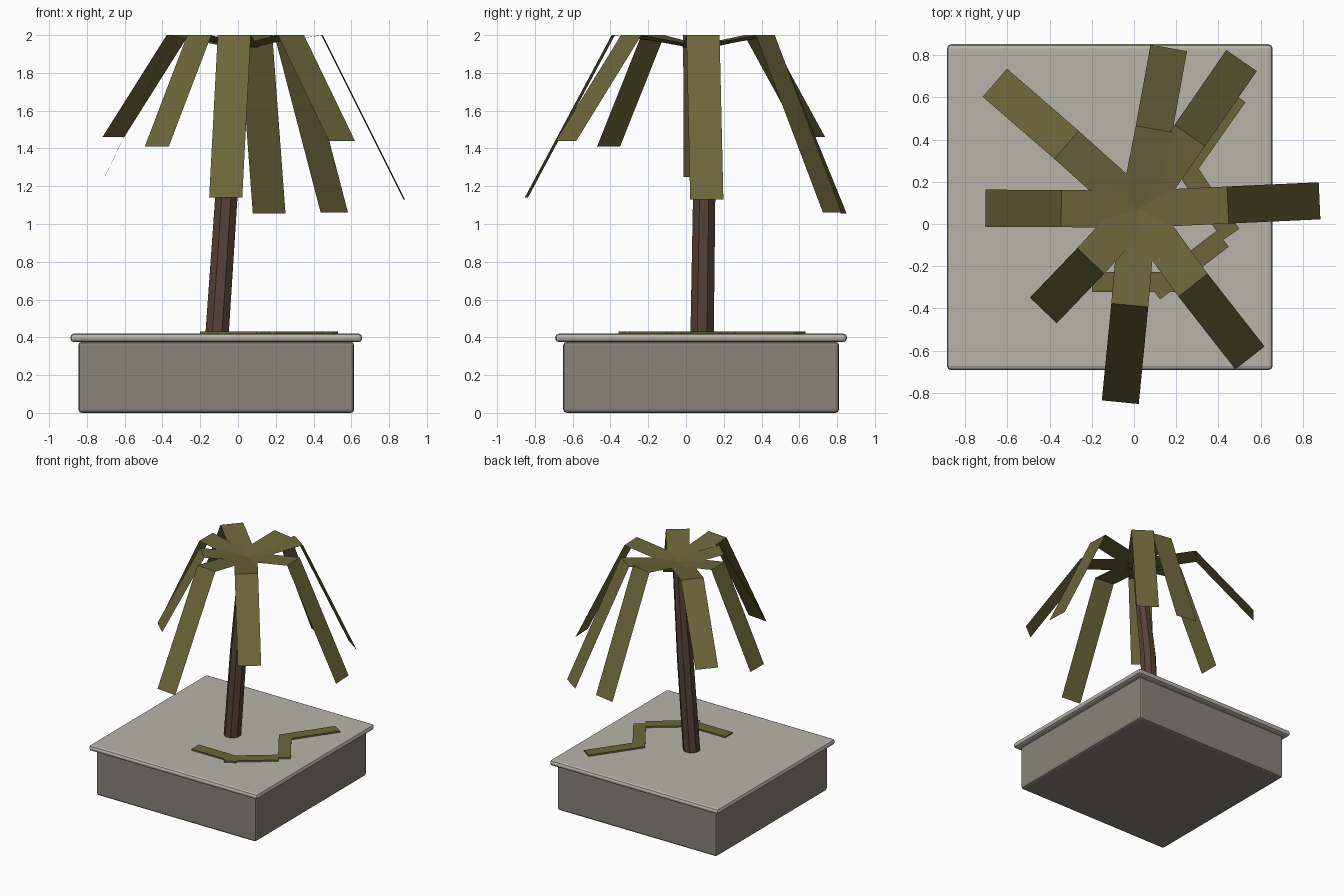
import bpy, bmesh, math
from mathutils import Vector

if "Cube" in bpy.data.objects:
    bpy.data.objects.remove(bpy.data.objects["Cube"])


def material(name, r, g, b):
    m = bpy.data.materials.new(name)
    lin = [((c / 255 + 0.055) / 1.055) ** 2.4 for c in (r, g, b)]
    m.diffuse_color = (*lin, 1)
    m.use_nodes = True
    m.node_tree.nodes["Principled BSDF"].inputs["Base Color"].default_value = m.diffuse_color
    return m


pale_stone = material("pale_stone", 184, 180, 170)
grey_stone = material("grey_stone", 136, 130, 120)
dry_leaf = material("dry_leaf", 108, 101, 58)
bark = material("bark", 86, 66, 53)
earth = material("earth", 60, 46, 37)


def finish(bm, name, mat):
    me = bpy.data.meshes.new(name)
    bm.to_mesh(me)
    bm.free()
    me.materials.append(mat)
    ob = bpy.data.objects.new(name, me)
    bpy.context.collection.objects.link(ob)
    return ob


def box(name, mat, centre, size, bevel=0, segments=2, angle=0):
    bm = bmesh.new()
    bmesh.ops.create_cube(bm, size=1)
    for v in bm.verts:
        v.co = Vector((v.co.x * size[0], v.co.y * size[1], v.co.z * size[2]))
    if bevel:
        bmesh.ops.bevel(bm, geom=bm.edges[:], offset=bevel, segments=segments,
                        profile=0.5, affect='EDGES')
    ob = finish(bm, name, mat)
    ob.location = centre
    ob.rotation_euler.z = angle
    return ob


# Square planter: body, overhanging rim and soil flush with the rim
CX, CY = -0.115, 0.08
box("planter_body", grey_stone, (CX, CY, 0.188), (1.46, 1.46, 0.376), 0.018)
box("planter_rim", pale_stone, (CX, CY, 0.397), (1.545, 1.545, 0.046), 0.02)
box("soil", earth, (CX, CY, 0.409), (1.25, 1.25, 0.02))

# Leaning eight-sided trunk
rings = [(-0.112, 0.085, 0.40, 0.067), (-0.062, 0.096, 1.14, 0.064),
         (0.018, 0.07, 1.935, 0.048)]
bm = bmesh.new()
loops = []
for x, y, z, r in rings:
    loops.append([bm.verts.new((x + r * math.cos(math.tau * (i + 0.5) / 8),
                                y + r * math.sin(math.tau * (i + 0.5) / 8), z))
                  for i in range(8)])
for a, b in zip(loops, loops[1:]):
    for i in range(8):
        j = (i + 1) % 8
        bm.faces.new((a[i], a[j], b[j], b[i]))
bm.faces.new(loops[0][::-1])
bm.faces.new(loops[-1])
finish(bm, "trunk", bark)

# Drooping fronds: thin folded strips from the crown (fold xy, tip xyz)
CROWN = Vector((0.02, 0.07, 1.935))
fronds = [
    ((0.445, 0.09), (0.88, 0.11, 1.13)),
    ((0.265, 0.42), (0.51, 0.775, 1.06)),
    ((0.095, 0.45), (0.165, 0.835, 1.055)),
    ((-0.32, 0.375), (-0.66, 0.67, 1.46)),
    ((-0.345, 0.073), (-0.705, 0.075, 1.25)),
    ((-0.205, -0.175), (-0.43, -0.41, 1.41)),
    ((-0.02, -0.385), (-0.065, -0.845, 1.14)),
    ((0.28, -0.29), (0.55, -0.635, 1.44)),
]
for n, (fold, tip) in enumerate(fronds, 1):
    fold, tip = Vector((*fold, 2.0)), Vector(tip)
    d = tip - fold
    side = Vector((-d.y, d.x, 0)).normalized() * 0.088
    bm = bmesh.new()
    pairs = [(bm.verts.new(p - side), bm.verts.new(p + side))
             for p in (CROWN, fold, tip)]
    for (a, b), (c, e) in zip(pairs, pairs[1:]):
        bm.faces.new((a, c, e, b))
    finish(bm, f"frond_{n}", dry_leaf)

# Zigzag fallen vine lying on the planter top
vine = [((-0.2, -0.275), (0.2, -0.275)), ((0.095, -0.32), (0.42, -0.07)),
        ((0.46, -0.05), (0.23, 0.29)), ((0.24, 0.25), (0.49, 0.605))]
for n, (a, b) in enumerate(vine, 1):
    a, b = Vector(a), Vector(b)
    mid, d = (a + b) / 2, b - a
    box(f"vine_segment_{n}", dry_leaf, (mid.x, mid.y, 0.424),
        (d.length, 0.095, 0.016), angle=math.atan2(d.y, d.x))
